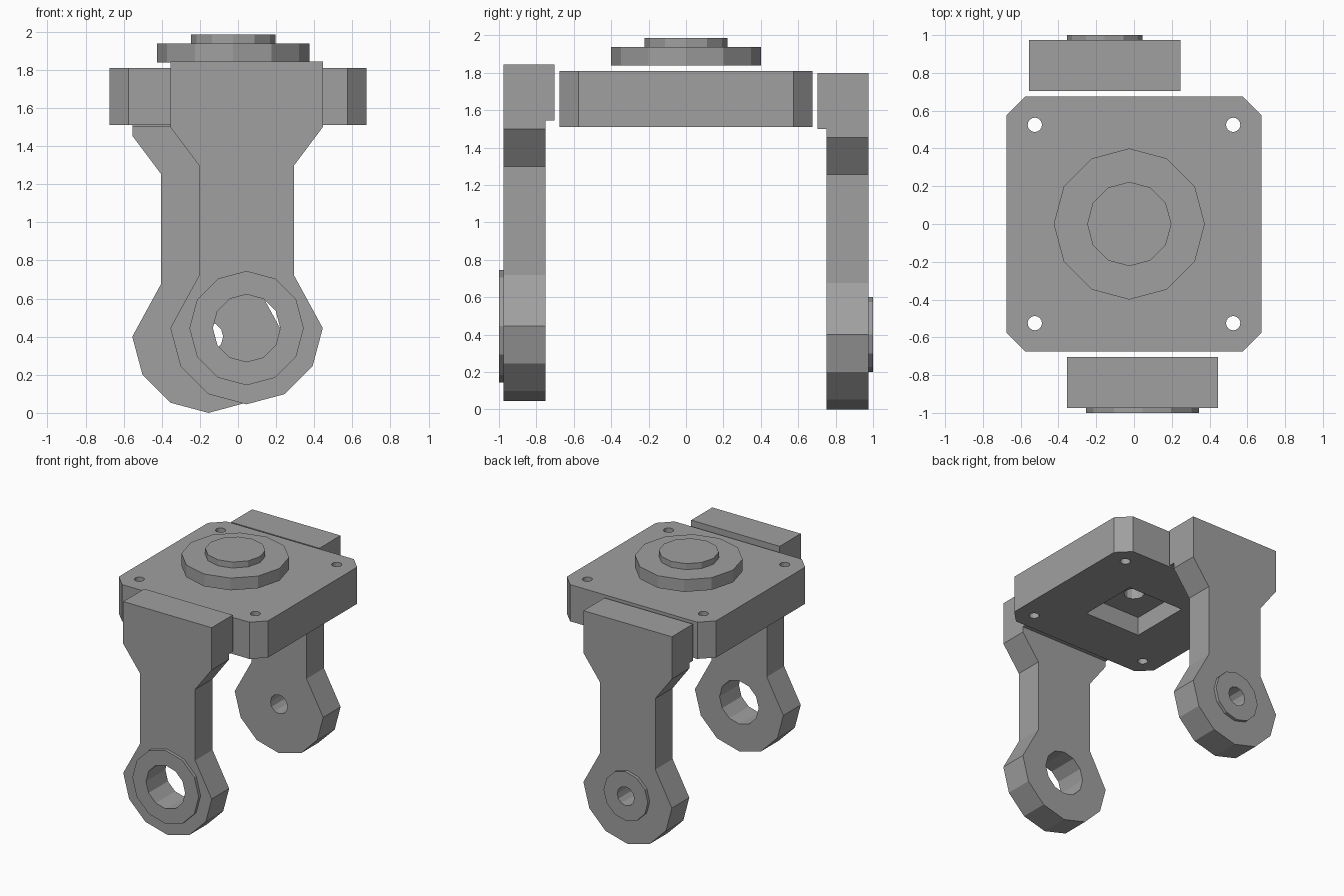
import bpy, bmesh
from math import cos, sin, pi, radians

cube = bpy.data.objects.get("Cube")
if cube:
    bpy.data.objects.remove(cube, do_unlink=True)

GREY = (0.35, 0.35, 0.35, 1)
metal = bpy.data.materials.new("plain grey metal")
metal.use_nodes = True
metal.diffuse_color = GREY
metal.node_tree.nodes["Principled BSDF"].inputs["Base Color"].default_value = GREY


def ring(cx, cy, r, n=12):
    return [(cx + r * cos(2 * pi * i / n), cy + r * sin(2 * pi * i / n)) for i in range(n)]


def rect(x0, x1, y0, y1):
    return [(x0, y0), (x1, y0), (x1, y1), (x0, y1)]


def prism(name, profile, lo, hi, axis="z"):
    """Extrude a 2D profile along z, or along y when the profile lies in xz."""
    def place(p, d):
        return (p[0], p[1], d) if axis == "z" else (p[0], d, p[1])
    bm = bmesh.new()
    loops = [[bm.verts.new(place(p, d)) for p in profile] for d in (lo, hi)]
    for loop in loops:
        bm.faces.new(loop)
    n = len(profile)
    for i in range(n):
        j = (i + 1) % n
        bm.faces.new((loops[0][i], loops[0][j], loops[1][j], loops[1][i]))
    bmesh.ops.recalc_face_normals(bm, faces=bm.faces)
    mesh = bpy.data.meshes.new(name)
    bm.to_mesh(mesh)
    bm.free()
    mesh.materials.append(metal)
    obj = bpy.data.objects.new(name, mesh)
    bpy.context.collection.objects.link(obj)
    return obj


def combine(obj, tool, operation):
    """Apply a boolean and discard the tool."""
    mod = obj.modifiers.new("combine", "BOOLEAN")
    mod.operation, mod.solver, mod.object = operation, "EXACT", tool
    bpy.context.view_layer.objects.active = obj
    bpy.ops.object.modifier_apply(modifier=mod.name)
    bpy.data.objects.remove(tool, do_unlink=True)


def build_arm(name, cx, cz, side, boss_r, bore_r):
    # Right half of the outline: rounded foot, narrow neck, wide head
    foot = [(0.4 * cos(radians(a)), 0.4 * sin(radians(a))) for a in range(-60, 1, 30)]
    half = foot + [(0.25, 0.275), (0.25, 0.855), (0.4, 1.055), (0.4, 1.4)]
    outline = [(0, -0.4)] + half + [(-x, z) for x, z in reversed(half)]
    outline = [(cx + x, cz + z) for x, z in outline]
    arm = prism(name, outline, side * 0.975, side * 0.75, "y")
    # Thicker head, raised boss and bore
    head = rect(cx - 0.4, cx + 0.4, cz + 1.1, cz + 1.4)
    combine(arm, prism("head", head, side * 0.975, side * 0.703, "y"), "UNION")
    combine(arm, prism("boss", ring(cx, cz, boss_r), side * 0.95, side, "y"), "UNION")
    combine(arm, prism("bore", ring(cx, cz, bore_r), side * 0.6, side * 1.1, "y"), "DIFFERENCE")


build_arm("front_arm", 0.045, 0.445, -1, 0.3, 0.177)
build_arm("back_arm", -0.155, 0.4, 1, 0.2, 0.077)

# Base plate with clipped corners
W, C = 0.675, 0.575
plate = prism("base_plate", [(W, -C), (W, C), (C, W), (-C, W), (-W, C), (-W, -C), (-C, -W), (C, -W)],
              1.51, 1.81)
for x in (-0.525, 0.525):
    for y in (-0.525, 0.525):
        combine(plate, prism("bolt_hole", ring(x, y, 0.038, 16), 1.4, 1.9), "DIFFERENCE")

# Square pocket and centre hole in the underside
combine(plate, prism("pocket", rect(-0.25, 0.25, -0.25, 0.25), 1.4, 1.66), "DIFFERENCE")
combine(plate, prism("centre_hole", ring(0, 0, 0.075), 1.6, 1.9), "DIFFERENCE")

# Stepped turntable above the plate
disc = prism("turntable", ring(-0.025, 0, 0.4), 1.838, 1.938)
combine(disc, prism("hub", ring(-0.025, 0, 0.223), 1.9, 1.987), "UNION")
